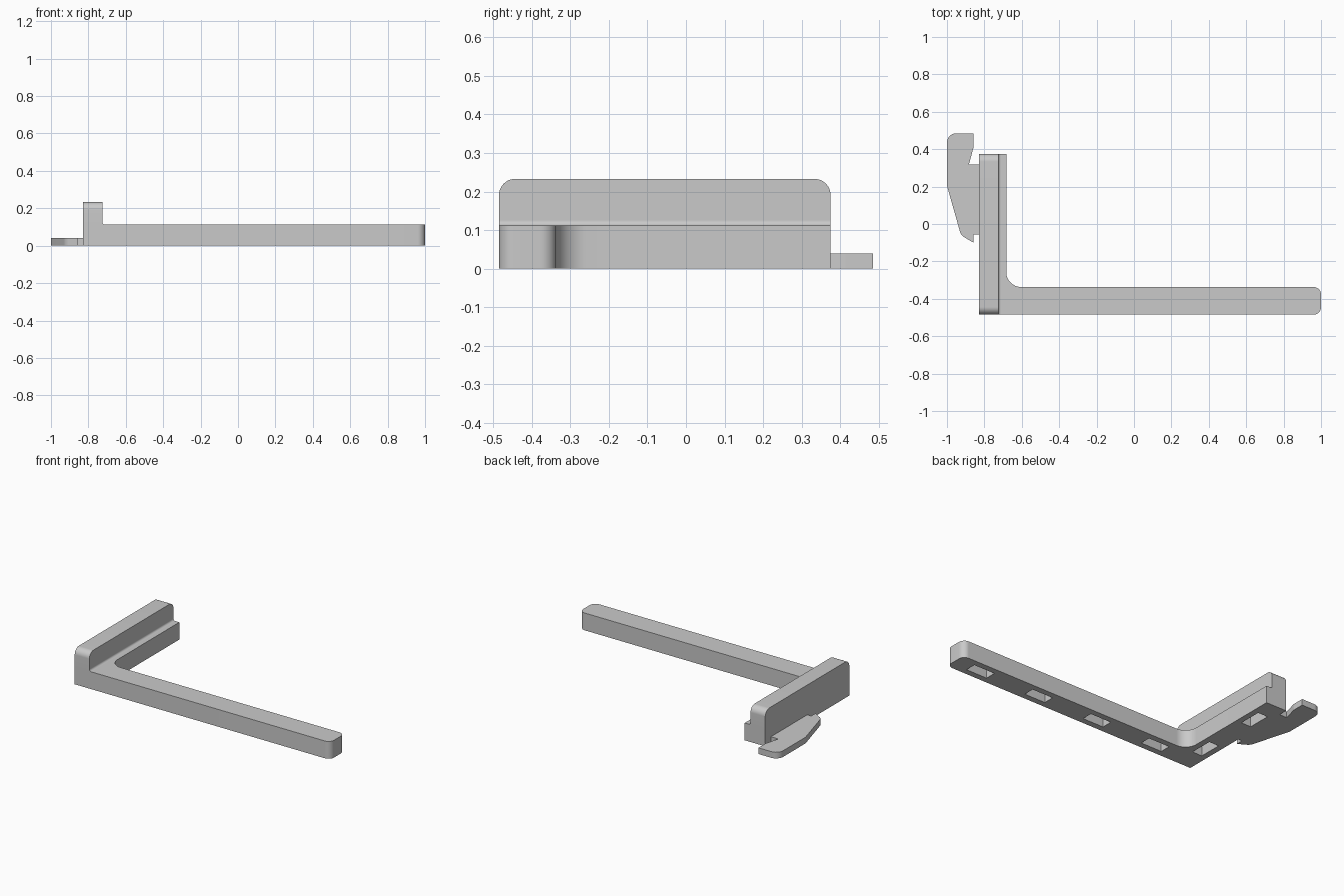
import bpy, bmesh
from math import sin, tan
from mathutils import Vector

cube = bpy.data.objects.get("Cube")
if cube:
    bpy.data.objects.remove(cube)

grey = bpy.data.materials.new("plain grey")
grey.use_nodes = True
GREY = (0.59, 0.59, 0.59, 1)
grey.diffuse_color = GREY
grey.node_tree.nodes["Principled BSDF"].inputs["Base Color"].default_value = GREY

LEFT, STEP, FOOT = -0.83, -0.725, -0.683    # wall outside, wall inside, foot edge
FRONT, BACK = -0.485, 0.375
ARM_BACK, PLATE = -0.337, 0.112


def rounded(corners, steps=10):
    """Outline with each (a, b, radius) corner replaced by an arc."""
    out = []
    for i, (a, b, r) in enumerate(corners):
        p = Vector((a, b))
        if not r:
            out.append(p)
            continue
        u = (Vector(corners[i - 1][:2]) - p).normalized()
        v = (Vector(corners[(i + 1) % len(corners)][:2]) - p).normalized()
        half = u.angle(v) / 2
        centre = p + (u + v).normalized() * (r / sin(half))
        start = p + u * (r / tan(half)) - centre
        end = p + v * (r / tan(half)) - centre
        for k in range(steps + 1):
            out.append(centre + start.lerp(end, k / steps).normalized() * r)
    return out


def prism(name, outline, low, high, axis="z"):
    """Extrude an outline along the given axis."""
    place = {"x": lambda p, h: (h, p.x, p.y),
             "y": lambda p, h: (p.x, h, p.y),
             "z": lambda p, h: (p.x, p.y, h)}[axis]
    bm = bmesh.new()
    base = bm.faces.new([bm.verts.new(place(p, low)) for p in outline])
    top = bmesh.ops.extrude_face_region(bm, geom=[base])["geom"]
    shift = Vector(place(Vector((0, 0)), high - low))
    bmesh.ops.translate(bm, vec=shift, verts=[g for g in top if isinstance(g, bmesh.types.BMVert)])
    bmesh.ops.recalc_face_normals(bm, faces=bm.faces)
    mesh = bpy.data.meshes.new(name)
    bm.to_mesh(mesh)
    bm.free()
    mesh.materials.append(grey)
    obj = bpy.data.objects.new(name, mesh)
    bpy.context.collection.objects.link(obj)
    return obj


def smooth(obj):
    bpy.ops.object.select_all(action="DESELECT")
    obj.select_set(True)
    bpy.context.view_layer.objects.active = obj
    bpy.ops.object.shade_smooth_by_angle(angle=0.5)


# L-shaped base plate
base = prism("base_plate", rounded([
    (LEFT, FRONT, 0), (1, FRONT, 0.04), (1, ARM_BACK, 0.04),
    (FOOT, ARM_BACK, 0.08), (FOOT, BACK, 0), (LEFT, BACK, 0)]), 0, PLATE)

# Raised wall with rounded top ends
wall = prism("raised_wall", rounded([
    (FRONT, PLATE, 0), (BACK, PLATE, 0), (BACK, 0.233, 0.042), (FRONT, 0.233, 0.042)]),
    LEFT, STEP, "x")

# Small cove where the wall meets the plate
arc = rounded([(STEP, PLATE + 0.03, 0), (STEP, PLATE, 0.013), (STEP + 0.03, PLATE, 0)], 6)[1:-1]
cove = prism("wall_cove", [Vector((STEP, PLATE))] + arc, FRONT, BACK, "y")

# Flat side clip
clip = prism("side_clip", rounded([
    (LEFT, 0.317, 0), (-0.883, 0.317, 0), (-0.858, 0.41, 0.05), (-0.858, 0.485, 0),
    (-1, 0.485, 0.05), (-1, 0.205, 0.06), (-0.925, -0.06, 0.05), (-0.858, -0.1, 0),
    (-0.858, -0.055, 0), (LEFT, -0.055, 0)]), 0, 0.04)

# Pockets in the underside
mid_y, mid_x = (FRONT + ARM_BACK) / 2, (LEFT + FOOT) / 2
LONG, SHORT, DEPTH = 0.075, 0.035, 0.07
pockets = [(0.81 - 0.438 * i, mid_y, LONG, SHORT) for i in range(4)]
pockets += [(mid_x, y, SHORT, LONG) for y in (-0.26, 0.178)]
for x, y, w, d in pockets:
    cutter = prism("pocket_cutter", rounded([
        (x - w, y - d, 0), (x + w, y - d, 0), (x + w, y + d, 0), (x - w, y + d, 0)]), -0.05, DEPTH)
    cutter.hide_render = True
    cut = base.modifiers.new("pocket", "BOOLEAN")
    cut.operation, cut.solver, cut.object = "DIFFERENCE", "EXACT", cutter
    bpy.context.view_layer.objects.active = base
    bpy.ops.object.modifier_apply(modifier=cut.name)
    bpy.data.objects.remove(cutter)

for part in (base, wall, cove, clip):
    smooth(part)
